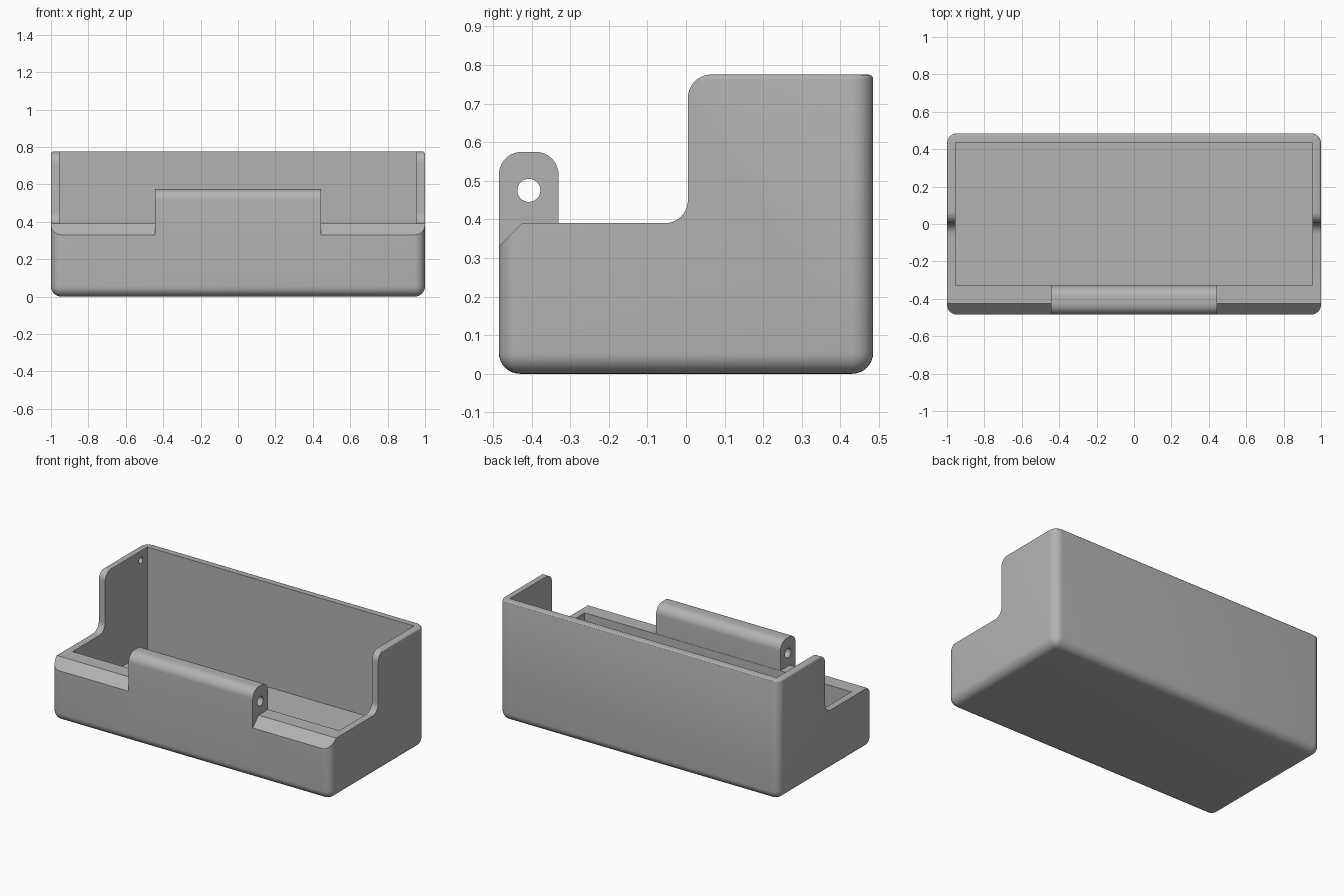
import bpy, bmesh
from math import cos, sin, pi, radians

if "Cube" in bpy.data.objects:
    bpy.data.objects.remove(bpy.data.objects["Cube"])

HALF_X, HALF_Y, HEIGHT = 1.0, 0.485, 0.775
RIM, STEP_Y, FLOOR = 0.39, 0.005, 0.1

grey = bpy.data.materials.new("plain grey")
grey.use_nodes = True
colour = (0.45, 0.45, 0.45, 1)
grey.diffuse_color = colour
grey.node_tree.nodes["Principled BSDF"].inputs["Base Color"].default_value = colour


def make_object(name, bm):
    bmesh.ops.recalc_face_normals(bm, faces=bm.faces)
    mesh = bpy.data.meshes.new(name)
    bm.to_mesh(mesh)
    bm.free()
    mesh.materials.append(grey)
    ob = bpy.data.objects.new(name, mesh)
    bpy.context.collection.objects.link(ob)
    return ob


def arc(y, z, r, start, end, n=10):
    """Points of an arc in the side (y, z) plane, angles in degrees."""
    angles = [radians(start + (end - start) * i / n) for i in range(n + 1)]
    return [(y + r * cos(a), z + r * sin(a)) for a in angles]


def extrude_side(name, profile, x0, x1):
    """Extrude a side profile along x."""
    bm = bmesh.new()
    face = bm.faces.new([bm.verts.new((x0, y, z)) for y, z in profile])
    out = bmesh.ops.extrude_face_region(bm, geom=[face])
    moved = [v for v in out["geom"] if isinstance(v, bmesh.types.BMVert)]
    bmesh.ops.translate(bm, verts=moved, vec=(x1 - x0, 0, 0))
    return make_object(name, bm)


def block(name, x, y0, y1, z0, z1):
    return extrude_side(name, [(y0, z0), (y1, z0), (y1, z1), (y0, z1)], -x, x)


def combine(target, tool, operation):
    mod = target.modifiers.new(tool.name, "BOOLEAN")
    mod.operation, mod.object, mod.solver = operation, tool, "EXACT"
    bpy.context.view_layer.objects.active = target
    bpy.ops.object.modifier_apply(modifier=mod.name)
    bpy.data.objects.remove(tool)


# Outer body with rounded base and corners
body = block("holder_body", HALF_X, -HALF_Y, HALF_Y, 0, HEIGHT)
bm = bmesh.new()
bm.from_mesh(body.data)
top_edges = {e for e in bm.edges if all(v.co.z > 0.5 for v in e.verts)}
bmesh.ops.bevel(bm, geom=[e for e in bm.edges if e not in top_edges],
                offset=0.055, segments=8, profile=0.5, affect="EDGES")
# Slight softening of the top rim
rim = [e for e in bm.edges if all(v.co.z > HEIGHT - 0.001 for v in e.verts)]
bmesh.ops.bevel(bm, geom=rim, offset=0.012, segments=3, profile=0.5, affect="EDGES")
bmesh.ops.recalc_face_normals(bm, faces=bm.faces)
bm.to_mesh(body.data)
bm.free()

# Lowered front with a chamfered lip and curved step
r = 0.06
notch = [(-0.6, 1), (-0.6, 0.215), (-0.425, RIM)]
notch += arc(STEP_Y - r, RIM + r, r, -90, 0)
notch += arc(STEP_Y + r, HEIGHT - r, r, 180, 90) + [(STEP_Y + r, 1)]
combine(body, extrude_side("notch_cutter", notch, -1.2, 1.2), "DIFFERENCE")

# Raised hinge barrel on the front wall
barrel = [(-HALF_Y, 0.2), (-0.33, 0.2)]
barrel += arc(-0.33 - r, 0.575 - r, r, 0, 90) + arc(-HALF_Y + r, 0.575 - r, r, 90, 180)
combine(body, extrude_side("hinge_barrel", barrel, -0.445, 0.445), "UNION")

# Inner pocket
combine(body, block("pocket_cutter", 0.955, -0.328, 0.437, FLOOR, 1.2), "DIFFERENCE")

# Hinge pin hole
combine(body, extrude_side("pin_hole_cutter", arc(-0.407, 0.475, 0.03, 0, 345, 23),
                           -0.6, 0.6), "DIFFERENCE")

# Blind pivot holes inside the end walls
combine(body, extrude_side("pivot_hole_cutter", arc(0.37, 0.715, 0.02, 0, 337.5, 15),
                           -0.98, 0.98), "DIFFERENCE")

# Smooth shading with crisp edges
bpy.ops.object.select_all(action="DESELECT")
body.select_set(True)
bpy.context.view_layer.objects.active = body
bpy.ops.object.shade_smooth_by_angle(angle=radians(30))
